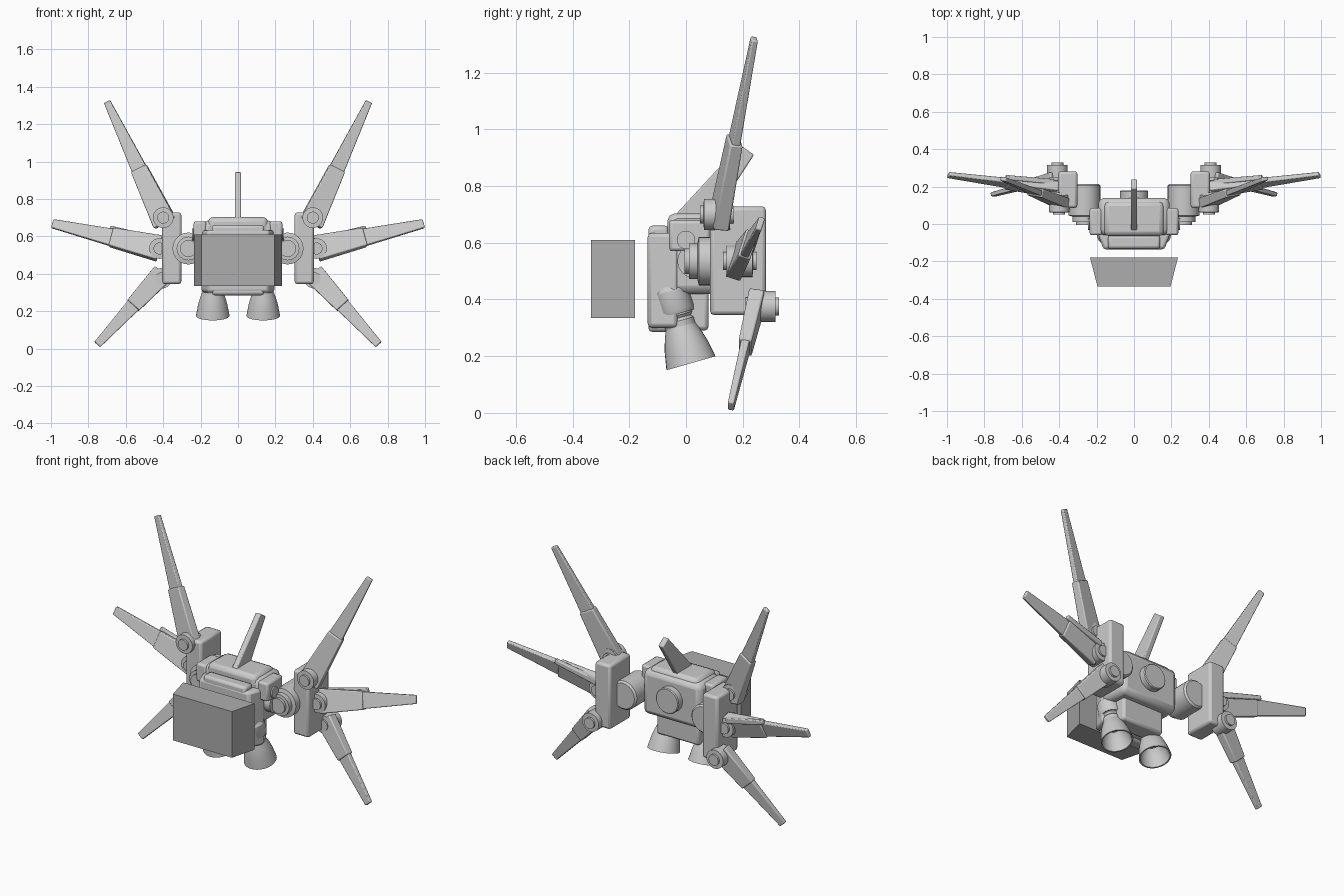
import bpy, bmesh, math
from mathutils import Vector

if "Cube" in bpy.data.objects:
    bpy.data.objects.remove(bpy.data.objects["Cube"])


def material(name, value):
    m = bpy.data.materials.new(name)
    m.use_nodes = True
    colour = (value, value, value, 1)
    m.diffuse_color = colour
    m.node_tree.nodes["Principled BSDF"].inputs["Base Color"].default_value = colour
    return m


GREY = material("light grey", 0.6)
SHADE = material("mid grey", 0.42)


def finish(name, bm, mat=GREY, bevel=0.0, mirror=False):
    bmesh.ops.recalc_face_normals(bm, faces=bm.faces)
    mesh = bpy.data.meshes.new(name)
    bm.to_mesh(mesh)
    bm.free()
    mesh.materials.append(mat)
    mesh.shade_smooth()
    mesh.set_sharp_from_angle(angle=math.radians(30))
    ob = bpy.data.objects.new(name, mesh)
    bpy.context.scene.collection.objects.link(ob)
    if bevel:
        mod = ob.modifiers.new("bevel", "BEVEL")
        mod.width, mod.segments, mod.limit_method = bevel, 2, "ANGLE"
    if mirror:
        ob.modifiers.new("mirror", "MIRROR")
    return ob


def loft(name, rings, **kw):
    """Closed solid through matching rings of points."""
    bm = bmesh.new()
    loops = [[bm.verts.new(p) for p in ring] for ring in rings]
    for a, b in zip(loops, loops[1:]):
        for i in range(len(a)):
            j = (i + 1) % len(a)
            bm.faces.new((a[i], a[j], b[j], b[i]))
    bm.faces.new(loops[0])
    bm.faces.new(loops[-1])
    return finish(name, bm, **kw)


def box(name, x, y, z, front=1.0, **kw):
    """Box between ranges; front scales the half width at the -y end."""
    mid, half = (x[0] + x[1]) / 2, (x[1] - x[0]) / 2
    rings = []
    for yy, h in ((y[0], half * front), (y[1], half)):
        rings.append([(mid - h, yy, z[0]), (mid + h, yy, z[0]),
                      (mid + h, yy, z[1]), (mid - h, yy, z[1])])
    return loft(name, rings, **kw)


def lathe(name, origin, axis, profile, sides=32, **kw):
    """Turned solid; profile holds (distance along axis, radius)."""
    axis = Vector(axis).normalized()
    u = axis.orthogonal().normalized()
    v = axis.cross(u)
    rings = []
    for t, r in profile:
        c = Vector(origin) + axis * t
        rings.append([c + r * (u * math.cos(a) + v * math.sin(a))
                      for a in (math.tau * i / sides for i in range(sides))])
    return loft(name, rings, **kw)


def blade(name, start, end, widths, thick, twist=0.0, **kw):
    """Tapered bar from start to end, flat side towards the front."""
    a, b = Vector(start), Vector(end)
    d = (b - a).normalized()
    n = (Vector((0, 1, 0)) - d * d.y).normalized()
    s = d.cross(n)
    n, s = n * math.cos(twist) + s * math.sin(twist), s * math.cos(twist) - n * math.sin(twist)
    rings = []
    for p, w, t in zip((a, b), widths, thick):
        rings.append([p + s * w / 2 * i + n * t / 2 * j
                      for i, j in ((-1, -1), (1, -1), (1, 1), (-1, 1))])
    return loft(name, rings, mirror=True, **kw)


# Body core
box("core", (-.19, .19), (-.06, .14), (.42, .685), bevel=.03)
box("top_cap", (-.16, .16), (-.065, .12), (.6, .703), bevel=.025)
box("front_panel", (-.2, .2), (-.135, -.03), (.3, .635), front=.82, bevel=.015)
box("front_ledge", (-.14, .14), (-.133, -.06), (.285, .66), bevel=.015)
box("belly", (-.14, .14), (-.03, .08), (.29, .45), bevel=.015)
box("shoulder", (.17, .237), (-.06, .085), (.57, .68), bevel=.012, mirror=True)
lathe("shoulder_cap", (.2, 0, .61), (1, 0, 0), [(0, .032), (.045, .032)], mirror=True)
lathe("back_disc", (0, .12, .56), (0, 1, 0), [(0, .075), (.055, .075), (.06, .07)])

# Detached front shield
box("shield", (-.235, .235), (-.335, -.18), (.335, .61), front=.83, mat=SHADE)

# Dorsal fin
fin = [(-.045, .69), (.19, .945), (.24, .91), (.09, .68)]
loft("dorsal_fin", [[(x, y, z) for y, z in fin] for x in (-.017, .017)], bevel=.006)

# Thrusters
axis = (0, .27, -.95)
top = (.135, -.055, .43)
lathe("thruster_head", top, axis, [(-.02, .05), (0, .063), (.07, .066), (.085, .06)], mirror=True)
lathe("thruster_collar", top, axis,
      [(.08, .054), (.09, .054), (.1, .047), (.11, .054), (.13, .054)], mirror=True)
lathe("thruster_bell", top, axis,
      [(.12, .05), (.16, .066), (.2, .078), (.265, .09), (.265, .082), (.2, .07), (.16, .045)],
      mirror=True)

# Side joints and wing mounts
lathe("side_joint", (.265, 0, .535), (0, 1, 0),
      [(-.005, .045), (.01, .045), (.011, .063), (.04, .063), (.045, .085), (.205, .085), (.215, .075)],
      mirror=True)
lathe("joint_axle", (.17, .03, .535), (1, 0, 0), [(0, .06), (.06, .06)], mirror=True)
box("wing_mount", (.303, .405), (.085, .282), (.345, .728), bevel=.014, mirror=True)

# Hinges
for name, x, y, z in (("upper_hinge", .4, .05, .7), ("middle_hinge", .42, .13, .535),
                      ("lower_hinge", .41, .21, .375)):
    lathe(name, (x, y, z), (0, 1, 0),
          [(0, .032), (.012, .032), (.013, .055), (.105, .055), (.106, .032), (.118, .032)],
          mirror=True)

# Wings: each has a thick root and a slimmer blade
wings = (("upper", (.39, .115, .67), (.7, .241, 1.32), (.12, .036), .45, .15),
         ("middle", (.42, .185, .535), (.993, .262, .668), (.13, .048), .45, -.3),
         ("lower", (.405, .25, .4), (.752, .158, .022), (.105, .042), .45, 0))
for name, start, end, widths, cut, twist in wings:
    a, b = Vector(start), Vector(end)
    blade(name + "_blade", a, b, widths, (.036, .022), twist, bevel=.005)
    w = widths[0] + (widths[1] - widths[0]) * cut
    blade(name + "_blade_root", a, a.lerp(b, cut), (widths[0] + .008, w + .008),
          (.055, .046), twist, bevel=.006)
blade("side_spike", (.43, .225, .58), (.685, .25, .645), (.034, .026), (.03, .024), bevel=.005)
